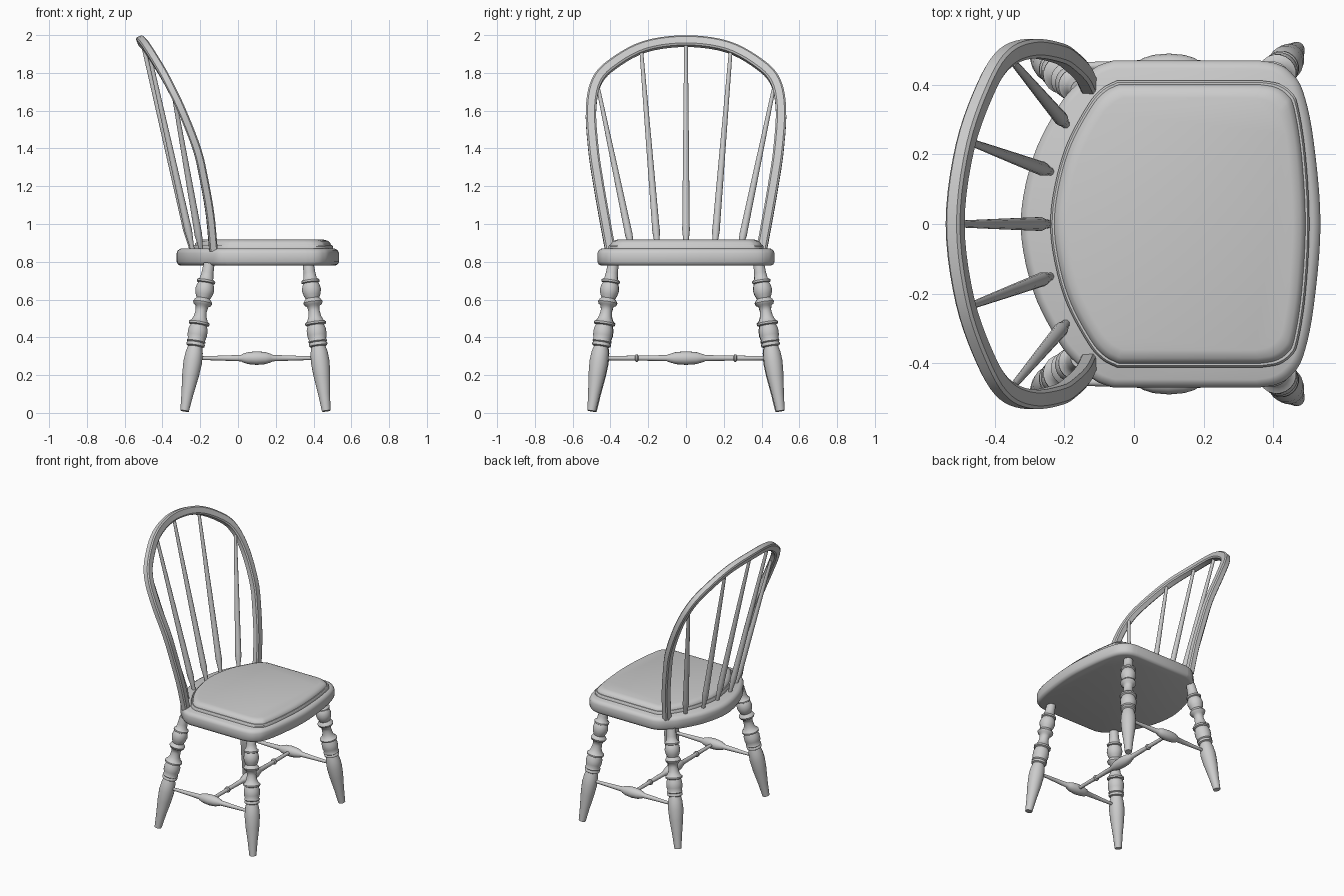
import bpy, bmesh
from mathutils import Vector

cube = bpy.data.objects.get("Cube")
if cube:
    bpy.data.objects.remove(cube, do_unlink=True)

grey = bpy.data.materials.new("plain grey")
grey.use_nodes = True
grey.diffuse_color = (0.6, 0.6, 0.6, 1)
grey.node_tree.nodes["Principled BSDF"].inputs["Base Color"].default_value = (0.6, 0.6, 0.6, 1)


def skin(name, rings, angle=0.6):
    """Join rings of points into a closed, capped solid."""
    bm = bmesh.new()
    loops = [[bm.verts.new(p) for p in ring] for ring in rings]
    n = len(loops[0])
    for a, b in zip(loops, loops[1:]):
        for i in range(n):
            j = (i + 1) % n
            bm.faces.new((a[i], a[j], b[j], b[i]))
    bm.faces.new(loops[0][::-1])
    bm.faces.new(loops[-1])
    bmesh.ops.recalc_face_normals(bm, faces=bm.faces)
    mesh = bpy.data.meshes.new(name)
    bm.to_mesh(mesh)
    bm.free()
    mesh.materials.append(grey)
    obj = bpy.data.objects.new(name, mesh)
    bpy.context.collection.objects.link(obj)
    bpy.ops.object.select_all(action='DESELECT')
    obj.select_set(True)
    bpy.context.view_layer.objects.active = obj
    bpy.ops.object.shade_smooth_by_angle(angle=angle)
    return obj


def smooth_path(points, steps=5):
    """Smooth open path through the points."""
    pts = [Vector(p) for p in points]
    pts = [2 * pts[0] - pts[1]] + pts + [2 * pts[-1] - pts[-2]]
    path = []
    for a, b, c, d in zip(pts, pts[1:], pts[2:], pts[3:]):
        for s in range(steps):
            t = s / steps
            path.append(0.5 * (2 * b + (c - a) * t + (2 * a - 5 * b + 4 * c - d) * t ** 2
                               + (3 * b - a - 3 * c + d) * t ** 3))
    return path + [pts[-2]]


def mirror_y(points):
    """Continue a half path, ending on the centre line, to the other side."""
    return points + [(p[0], -p[1], *p[2:]) for p in points[-2::-1]]


def turned(name, start, end, profile, sides=16):
    """Lathe (fraction along axis, radius) pairs between two points."""
    start, end = Vector(start), Vector(end)
    axis = end - start
    u = axis.orthogonal().normalized()
    v = axis.normalized().cross(u)
    circle = bmesh.new()
    bmesh.ops.create_circle(circle, segments=sides, radius=1)
    unit = [c.co.copy() for c in circle.verts]
    circle.free()
    rings = [[start + axis * t + (u * c.x + v * c.y) * r for c in unit] for t, r in profile]
    return skin(name, rings, 0.9)


def slab(name, front_half, back_half, profile, middle):
    """Stack inset copies of a closed outline, profile = (inset, z)."""
    front = smooth_path(mirror_y(front_half))
    back = smooth_path([(x, -y, z) for x, y, z in mirror_y(back_half)])
    outline = front + back
    rings = []
    for inset, z in profile:
        rings.append([(middle + (p.x - middle) * (1 - inset / 0.43),
                       p.y * (1 - inset / 0.47), z) for p in outline])
    return skin(name, rings, 0.7)


# Seat board and raised pad
slab("seat",
     [(.36, .469, 0), (.41, .46, 0), (.45, .435, 0), (.485, .38, 0), (.515, .24, 0), (.535, 0, 0)],
     [(-.06, .469, 0), (-.11, .45, 0), (-.16, .405, 0), (-.215, .34, 0), (-.29, .19, 0), (-.325, 0, 0)],
     [(.02, .78), (.008, .785), (0, .80), (0, .845), (.006, .86), (.022, .87)], .105)
slab("seat_pad",
     [(.37, .411, 0), (.415, .403, 0), (.45, .38, 0), (.47, .34, 0), (.492, .2, 0), (.503, 0, 0)],
     [(-.05, .411, 0), (-.09, .39, 0), (-.13, .345, 0), (-.19, .235, 0), (-.225, .12, 0), (-.24, 0, 0)],
     [(0, .86), (0, .882), (.006, .889), (.013, .889), (.016, .898), (.03, .91), (.055, .917)], .13)

# Turned legs: (height, radius) from foot to seat
leg_profile = [(.01, .023), (.1, .032), (.2, .045), (.27, .05), (.32, .046), (.35, .038),
               (.355, .048), (.365, .05), (.372, .044), (.378, .051), (.388, .046),
               (.41, .052), (.44, .052), (.463, .044), (.468, .055), (.478, .056),
               (.488, .044), (.51, .034), (.54, .03), (.565, .034), (.572, .046),
               (.585, .052), (.598, .044), (.606, .036), (.625, .045), (.65, .051),
               (.675, .046), (.686, .04), (.69, .048), (.7, .049), (.71, .036),
               (.74, .032), (.79, .029)]
leg_fractions = [((z - .01) / .78, r) for z, r in leg_profile]
for side, s in (("left", 1), ("right", -1)):
    for place, foot, top in (("front", (.467, .50), (.372, .385)),
                             ("back", (-.283, .495), (-.153, .385))):
        turned(f"{place}_leg_{side}", (foot[0], foot[1] * s, .01),
               (top[0], top[1] * s, .79), leg_fractions, 20)

# Stretchers with swollen middles
side_half = [(0, .009), (.2, .013), (.37, .017), (.385, .023), (.43, .032), (.5, .036)]
cross_half = [(0, .011), (.2, .013), (.205, .02), (.215, .02), (.22, .013), (.385, .016),
              (.4, .021), (.44, .032), (.5, .036)]


def symmetric(half):
    return half + [(1 - t, r) for t, r in half[-2::-1]]


for side, s in (("left", 1), ("right", -1)):
    turned(f"side_stretcher_{side}", (-.22, .453 * s, .29), (.42, .453 * s, .29), symmetric(side_half))
turned("cross_stretcher", (.1, -.45, .29), (.1, .45, .29), symmetric(cross_half))

# Bent back bow, swept with a chamfered section
bow = smooth_path(mirror_y([
    (-.13, .40, .86), (-.148, .435, 1.05), (-.18, .467, 1.235), (-.217, .49, 1.395),
    (-.297, .503, 1.6), (-.37, .475, 1.75), (-.425, .39, 1.845), (-.485, .22, 1.938),
    (-.513, 0, 1.968)]))
section = [(-.024, -.015), (-.016, -.022), (.016, -.022), (.024, -.015),
           (.024, .015), (.016, .022), (-.016, .022), (-.024, .015)]
rings = []
for i, p in enumerate(bow):
    tangent = (bow[min(i + 1, len(bow) - 1)] - bow[max(i - 1, 0)]).normalized()
    across = tangent.cross(Vector((1, 0, .4))).normalized()
    depth = across.cross(tangent)
    rings.append([p + across * a * 1.15 + depth * d for a, d in section])
skin("back_bow", rings, 0.6)

# Back spindles
spindle_profile = [(0, .012), (.03, .013), (.1, .021), (.13, .02), (.5, .016), (1, .010)]
for i, (base, tip) in enumerate([((-.245, 0, .86), (-.505, 0, 1.955)),
                                 ((-.24, .15, .86), (-.475, .237, 1.92)),
                                 ((-.195, .285, .86), (-.345, .463, 1.71))]):
    for s in ((1,) if i == 0 else (1, -1)):
        name = "back_spindle_" + ("middle" if i == 0 else f"{'left' if s > 0 else 'right'}_{i}")
        turned(name, (base[0], base[1] * s, base[2]), (tip[0], tip[1] * s, tip[2]), spindle_profile, 12)
